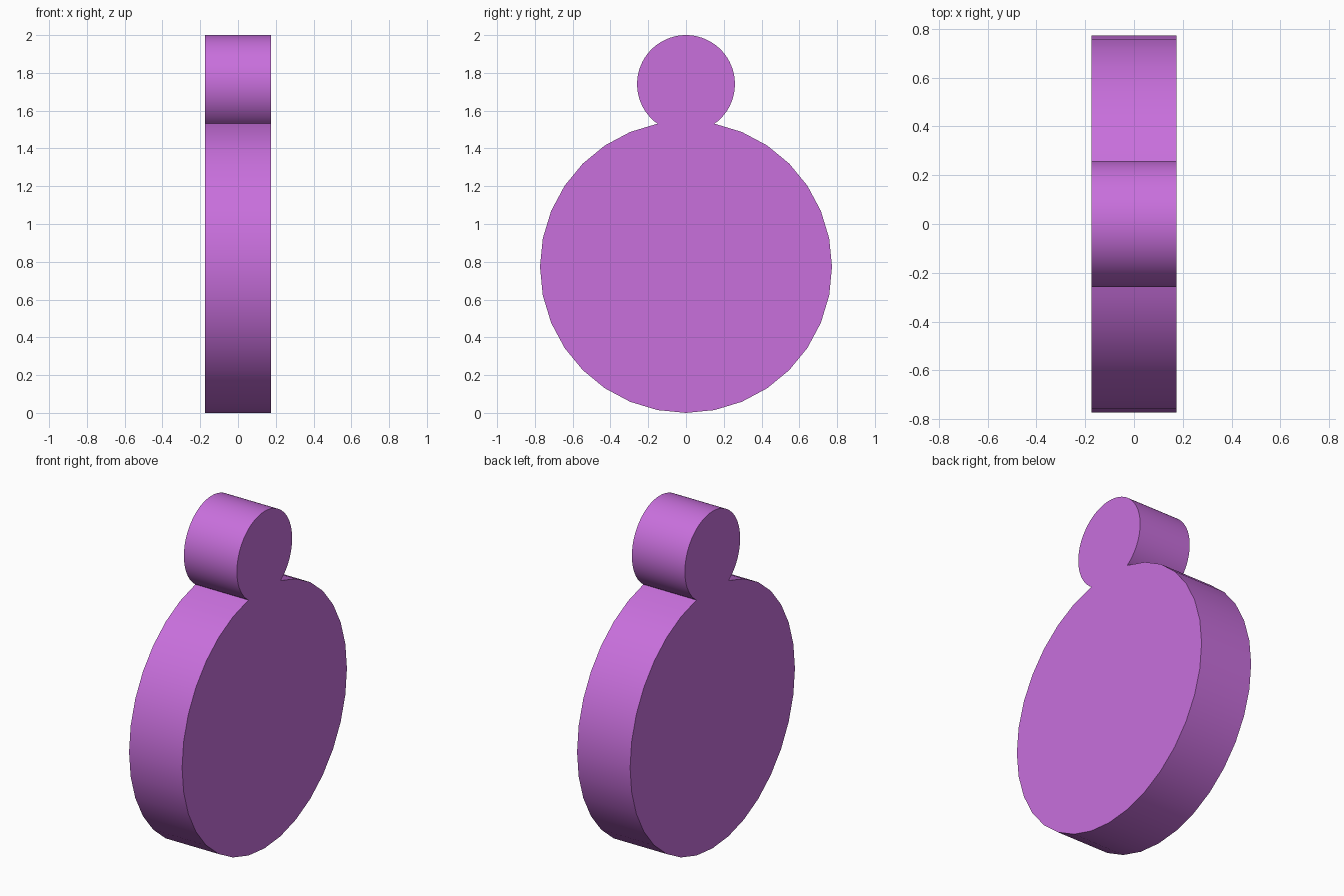
import bpy, bmesh
from math import sin, cos, pi, acos

if "Cube" in bpy.data.objects:
    bpy.data.objects.remove(bpy.data.objects["Cube"])

HALF = 0.174                    # half thickness along x
R_BIG, Z_BIG = 0.773, 0.773     # 32-sided body disc
R_TOP, Z_TOP = 0.259, 1.741     # rounder knob disc


def arc(radius, cz, start, end, steps):
    """Points (y, z) along an arc from start to end angle, ends included."""
    angles = [start + (end - start) * i / steps for i in range(steps + 1)]
    return [(radius * cos(a), cz + radius * sin(a)) for a in angles]


# Body arc leaves a one-vertex gap at the top, where the knob joins at the neck
step = 2 * pi / 32
body = arc(R_BIG, Z_BIG, pi / 2 + step, 5 * pi / 2 - step, 30)
neck = -acos(body[-1][0] / R_TOP)
knob = arc(R_TOP, Z_TOP, neck, pi - neck, 60)[1:-1]

# Extrude the joined outline across x, with the two discs sharing the neck edge
bm = bmesh.new()
sides = [[bm.verts.new((x, y, z)) for y, z in body + knob] for x in (-HALF, HALF)]
n, nb = len(body + knob), len(body)
for ring in sides:
    bm.faces.new(ring[:nb])
    bm.faces.new([ring[nb - 1]] + ring[nb:] + [ring[0]])
for i in range(n):
    j = (i + 1) % n
    bm.faces.new((sides[0][i], sides[0][j], sides[1][j], sides[1][i]))
bmesh.ops.recalc_face_normals(bm, faces=bm.faces)

mesh = bpy.data.meshes.new("knobbed_disc")
bm.to_mesh(mesh)
bm.free()
disc = bpy.data.objects.new("knobbed_disc", mesh)
bpy.context.collection.objects.link(disc)

# Purple finish
mat = bpy.data.materials.new("purple")
mat.diffuse_color = (0.58, 0.16, 0.72, 1)
mat.use_nodes = True
mat.node_tree.nodes["Principled BSDF"].inputs["Base Color"].default_value = mat.diffuse_color
mesh.materials.append(mat)

# Smooth rims, sharp flat faces
bpy.context.view_layer.objects.active = disc
disc.select_set(True)
bpy.ops.object.shade_smooth_by_angle(angle=pi / 6)
